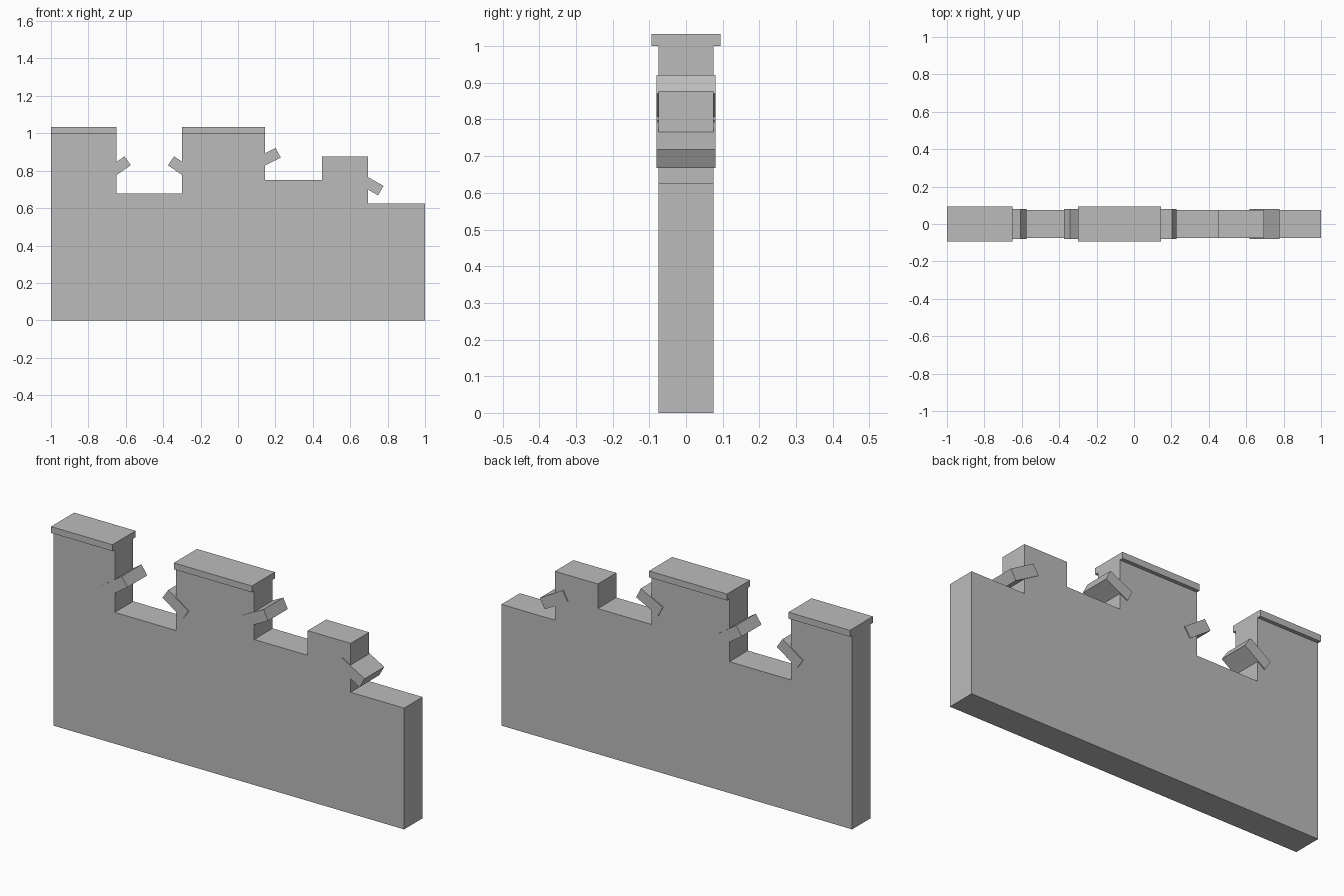
import bpy, bmesh, math

if "Cube" in bpy.data.objects:
    bpy.data.objects.remove(bpy.data.objects["Cube"])

stone = bpy.data.materials.new("grey stone")
stone.diffuse_color = (0.5, 0.5, 0.5, 1)
stone.use_nodes = True
stone.node_tree.nodes["Principled BSDF"].inputs["Base Color"].default_value = stone.diffuse_color


def finish(name, bm):
    bmesh.ops.recalc_face_normals(bm, faces=bm.faces)
    mesh = bpy.data.meshes.new(name)
    bm.to_mesh(mesh)
    bm.free()
    mesh.materials.append(stone)
    obj = bpy.data.objects.new(name, mesh)
    bpy.context.collection.objects.link(obj)
    return obj


def box(name, centre, size, tilt=0):
    bm = bmesh.new()
    bmesh.ops.create_cube(bm, size=1)
    bmesh.ops.scale(bm, vec=size, verts=bm.verts)
    obj = finish(name, bm)
    obj.location = centre
    obj.rotation_euler.y = -math.radians(tilt)  # positive lifts the +x end
    return obj


# Wall: stepped, broken outline extruded through its thickness
outline = [(-1, 0), (1, 0), (1, 0.625), (0.695, 0.625), (0.695, 0.877),
           (0.45, 0.877), (0.45, 0.75), (0.145, 0.75), (0.145, 1.0),
           (-0.30, 1.0), (-0.30, 0.677), (-0.65, 0.677), (-0.65, 1.0), (-1, 1.0)]
bm = bmesh.new()
face = bm.faces.new([bm.verts.new((x, -0.075, z)) for x, z in outline])
side = bmesh.ops.extrude_face_region(bm, geom=[face])
bmesh.ops.translate(bm, vec=(0, 0.15, 0),
                    verts=[v for v in side["geom"] if isinstance(v, bmesh.types.BMVert)])
finish("wall", bm)

# Coping slabs on the two intact tall sections
for name, x0, x1 in (("left_coping", -1, -0.65), ("middle_coping", -0.30, 0.145)):
    box(name, ((x0 + x1) / 2, 0, 1.0165), (x1 - x0, 0.188, 0.033))

# Loose bricks: middle of the exposed end, outward angle, length
bricks = (("left_brick", -0.590, 0.853, 34.5, 0.14),
          ("gap_brick", -0.358, 0.853, 145.5, 0.14),
          ("middle_brick", 0.215, 0.896, 27, 0.14),
          ("right_brick", 0.7635, 0.6935, -29.5, 0.15))
for name, x, z, angle, length in bricks:
    a = math.radians(angle)
    box(name, (x - math.cos(a) * length / 2, 0, z - math.sin(a) * length / 2),
        (length, 0.16, 0.058), angle)
